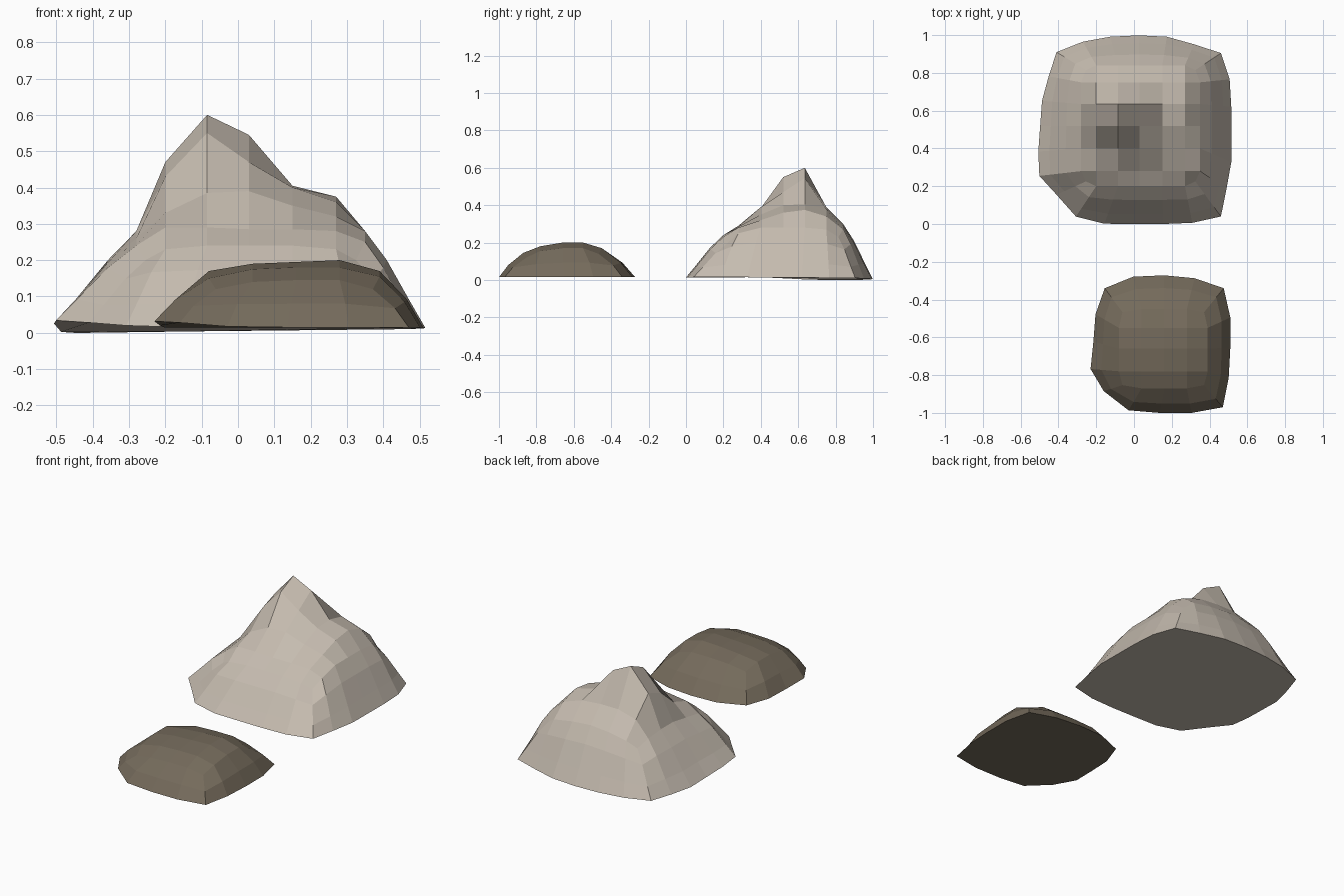
import bpy, bmesh
from mathutils import Vector


def material(name, rgb):
    m = bpy.data.materials.new(name)
    m.diffuse_color = (*rgb, 1)
    return m


def resample(pts, n):
    """n points spread evenly along a polyline, leaving out its end point."""
    pts = [Vector(p) for p in pts]
    lens = [(b - a).length for a, b in zip(pts, pts[1:])]
    out = []
    for k in range(n):
        d = sum(lens) * k / n
        for a, b, l in zip(pts, pts[1:], lens):
            if d <= l:
                out.append(a.lerp(b, d / l))
                break
            d -= l
    return out


def rock(name, xs, ys, heights, sides, slope, mat):
    """Crown: height grid. Flanks: rings sloping out to the base outline (four sides)."""
    n = len(xs)
    bm = bmesh.new()
    cx, cy = (xs[0] + xs[-1]) / 2, (ys[0] + ys[-1]) / 2
    grid = []
    for j in range(n):
        row = []
        for i in range(n):
            x, y = xs[i], ys[j]
            if i in (0, n - 1) and j in (0, n - 1):      # round the crown corners
                x, y = cx + (x - cx) * 0.92, cy + (y - cy) * 0.92
            row.append(bm.verts.new((x, y, heights[j][i])))
        grid.append(row)
    for j in range(n - 1):
        for i in range(n - 1):
            bm.faces.new((grid[j][i], grid[j][i + 1], grid[j + 1][i + 1], grid[j + 1][i]))

    # crown rim, counter-clockwise from front left
    m = n - 1
    rim = ([grid[0][i] for i in range(m)] + [grid[j][m] for j in range(m)]
           + [grid[m][i] for i in range(m, 0, -1)] + [grid[j][0] for j in range(m, 0, -1)])
    base = []
    for k, s in enumerate(sides):
        base += resample(s + [sides[(k + 1) % 4][0]], m)

    prev = rim
    for out, drop in slope:
        ring = []
        for r, b in zip(rim, base):
            p = r.co.lerp(b, out)
            p.z = r.co.z + (b.z - r.co.z) * drop
            ring.append(bm.verts.new(p))
        for k in range(len(rim)):
            q = (k + 1) % len(rim)
            bm.faces.new((prev[k], ring[k], ring[q], prev[q]))
        prev = ring
    bm.faces.new(prev[::-1])                             # underside
    bmesh.ops.recalc_face_normals(bm, faces=bm.faces)
    me = bpy.data.meshes.new(name)
    bm.to_mesh(me)
    bm.free()
    me.materials.append(mat)
    ob = bpy.data.objects.new(name, me)
    bpy.context.collection.objects.link(ob)


pale = material("pale_stone", (0.56, 0.50, 0.43))
brown = material("brown_stone", (0.175, 0.145, 0.105))

# Tall pale rock with a narrow peak and a right shoulder
rock("large_rock",
     [-0.28, -0.20, -0.085, 0.03, 0.15, 0.27, 0.35],
     [0.20, 0.28, 0.40, 0.52, 0.635, 0.75, 0.84],
     [(0.20, 0.23, 0.24, 0.24, 0.24, 0.23, 0.20),
      (0.24, 0.29, 0.29, 0.285, 0.285, 0.28, 0.25),
      (0.26, 0.33, 0.385, 0.39, 0.35, 0.32, 0.28),
      (0.28, 0.43, 0.55, 0.47, 0.40, 0.36, 0.28),
      (0.28, 0.47, 0.60, 0.545, 0.405, 0.375, 0.28),
      (0.27, 0.36, 0.39, 0.39, 0.38, 0.34, 0.27),
      (0.23, 0.27, 0.29, 0.30, 0.29, 0.27, 0.23)],
     [[(-0.41, 0.155, 0.028), (-0.31, 0.04, 0.02), (-0.15, 0, 0.015), (0.28, 0, 0.012)],
      [(0.46, 0.04, 0.015), (0.515, 0.31, 0.015), (0.515, 0.74, 0.012)],
      [(0.46, 0.905, 0.01), (0.20, 0.99, 0.008), (0, 1.0, 0.005), (-0.22, 0.985, 0.003)],
      [(-0.41, 0.91, 0.0), (-0.485, 0.68, 0.0), (-0.515, 0.27, 0.035)]],
     [(0.36, 0.30), (0.74, 0.72), (1, 1)], pale)

# Low brown rock in front
rock("small_rock",
     [-0.08, 0.04, 0.16, 0.28, 0.39],
     [-0.87, -0.78, -0.66, -0.55, -0.45],
     [(0.12, 0.14, 0.145, 0.145, 0.12),
      (0.15, 0.175, 0.18, 0.18, 0.155),
      (0.17, 0.19, 0.195, 0.20, 0.17),
      (0.17, 0.185, 0.195, 0.20, 0.17),
      (0.14, 0.165, 0.17, 0.17, 0.14)],
     [[(-0.16, -0.885, 0.028), (-0.085, -0.96, 0.022), (0.0, -1.0, 0.015), (0.33, -1.0, 0.015)],
      [(0.47, -0.97, 0.015), (0.51, -0.77, 0.015), (0.51, -0.47, 0.015)],
      [(0.475, -0.34, 0.015), (0.30, -0.28, 0.015), (0.13, -0.27, 0.015), (-0.02, -0.28, 0.015)],
      [(-0.155, -0.34, 0.015), (-0.215, -0.51, 0.015), (-0.215, -0.67, 0.022), (-0.235, -0.80, 0.035)]],
     [(0.62, 0.50), (1, 1)], brown)
